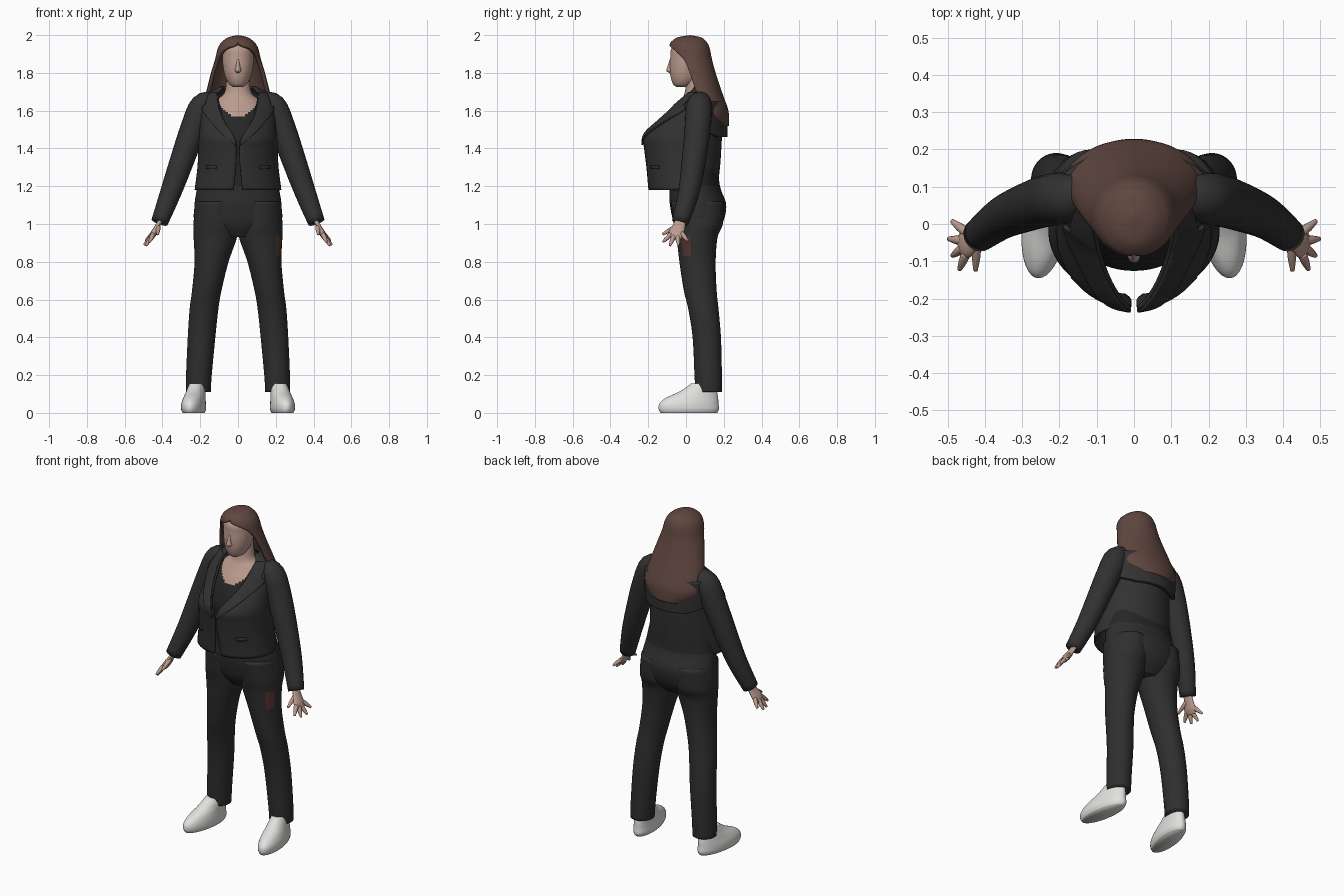
import bpy, bmesh, math
from mathutils import Vector

cube = bpy.data.objects.get("Cube")
if cube:
    bpy.data.objects.remove(cube, do_unlink=True)


def material(name, r, g, b):
    m = bpy.data.materials.new(name)
    m.use_nodes = True
    m.diffuse_color = (r, g, b, 1)
    node = next(n for n in m.node_tree.nodes if n.type == 'BSDF_PRINCIPLED')
    node.inputs["Base Color"].default_value = (r, g, b, 1)
    node.inputs["Roughness"].default_value = .8
    return m


SKIN = material("skin", .50, .33, .27)
HAIR = material("brown hair", .115, .062, .05)
JACKET = material("jacket black", .031, .031, .031)
TROUSERS = material("trouser black", .028, .028, .028)
TOP = material("top black", .02, .02, .02)
WHITE = material("shoe white", .75, .75, .73)
TAG = material("dark red tag", .09, .035, .03)


def smooth_rows(rows, steps):
    """Catmull-Rom interpolation through rows of numbers."""
    out = []
    for i in range(len(rows) - 1):
        a, b, c, d = (rows[max(0, min(len(rows) - 1, i + k))] for k in (-1, 0, 1, 2))
        for s in range(steps):
            t = s / steps
            out.append([q + .5 * t * (r - p + t * (2*p - 5*q + 4*r - w + t * (3*(q - r) + w - p)))
                        for p, q, r, w in zip(a, b, c, d)])
    return out + [list(rows[-1])]


def at(rows, z, grow=0):
    """Section of a loft at height z, optionally enlarged."""
    dense = smooth_rows(rows, 6)
    for a, b in zip(dense, dense[1:]):
        if a[0] <= z <= b[0]:
            t = (z - a[0]) / (b[0] - a[0])
            r = [p + (q - p) * t for p, q in zip(a, b)]
            return [z, r[1], r[2] + grow, r[3] - grow, r[4] + grow] + r[5:]


def finish(name, bm, mats, mirror=False, thick=0, rule=None):
    me = bpy.data.meshes.new(name)
    for m in mats:
        me.materials.append(m)
    if rule:
        for f in bm.faces:
            f.material_index = rule(f.calc_center_median())
    bm.to_mesh(me)
    bm.free()
    me.shade_smooth()
    ob = bpy.data.objects.new(name, me)
    bpy.context.collection.objects.link(ob)
    if thick:
        mod = ob.modifiers.new("thickness", 'SOLIDIFY')
        mod.thickness, mod.offset = thick, -1
    if mirror:
        ob.modifiers.new("mirror", 'MIRROR')
    return ob


def loft(name, rows, mats, steps=5, seg=40, shear=0, **kw):
    """Rows: height, centre x, half width, front y, back y, [start angle, [end angle]]."""
    full = len(rows[0]) == 5
    bm = bmesh.new()
    rings = []
    for r in smooth_rows(rows, steps):
        z, cx, hw, yf, yb = r[:5]
        a0 = 0 if full else max(0, r[5])
        a1 = r[6] if len(r) > 6 else 360 - a0
        ring = []
        for j in range(seg + 1):
            t = math.radians(a0 + (a1 - a0) * j / seg)
            y = (yf + yb) / 2 - (yb - yf) / 2 * math.cos(t)
            ring.append(bm.verts.new((cx + hw * math.sin(t) - shear * y, y, z)))
        rings.append(ring)
    for lo, hi in zip(rings, rings[1:]):
        for j in range(seg):
            bm.faces.new((lo[j], lo[j + 1], hi[j + 1], hi[j]))
    bmesh.ops.remove_doubles(bm, verts=bm.verts, dist=.0002)
    if full:
        bmesh.ops.holes_fill(bm, edges=[e for e in bm.edges if e.is_boundary], sides=0)
        bmesh.ops.recalc_face_normals(bm, faces=bm.faces)
    return finish(name, bm, mats, **kw)


def tube(name, pts, mat, flat=1, seg=16, steps=4):
    """Capped tube through (x, y, z, radius), mirrored to both sides."""
    bm = bmesh.new()
    rows = smooth_rows(pts, steps)
    rings = []
    for i, r in enumerate(rows):
        d = (Vector(rows[min(i + 1, len(rows) - 1)][:3]) - Vector(rows[max(i - 1, 0)][:3])).normalized()
        side = (Vector((0, 1, 0)) - d * d.y).normalized()
        up = d.cross(side) * flat
        rings.append([bm.verts.new(Vector(r[:3]) + r[3] * (side * math.cos(a) + up * math.sin(a)))
                      for a in (math.tau * j / seg for j in range(seg))])
    for lo, hi in zip(rings, rings[1:]):
        for j in range(seg):
            k = (j + 1) % seg
            bm.faces.new((lo[j], lo[k], hi[k], hi[j]))
    bm.faces.new(rings[0])
    bm.faces.new(rings[-1])
    bmesh.ops.recalc_face_normals(bm, faces=bm.faces)
    return finish(name, bm, [mat], mirror=True)


# Body: hips, fitted top, bare neckline and neck
def body_rule(c):
    if c.z < 1.2:
        return 0
    return 2 if c.z > 1.57 + 7 * c.x ** 2 else 1


loft("body", [(.93, 0, .1, -.02, .14), (1, 0, .222, -.062, .192), (1.1, 0, .23, -.085, .213),
              (1.2, 0, .215, -.09, .18), (1.35, 0, .19, -.11, .165), (1.45, 0, .18, -.125, .165),
              (1.57, 0, .165, -.085, .16), (1.65, 0, .12, -.03, .14), (1.69, 0, .075, -.008, .12),
              (1.75, 0, .062, 0, .1), (1.82, 0, .06, 0, .1)],
     [TROUSERS, TOP, SKIN], steps=8, seg=56, rule=body_rule)

# Trouser legs and the tag on the left thigh
LEG = [(.11, .21, .066, .05, .19), (.2, .207, .068, .045, .19), (.4, .193, .073, .035, .185),
       (.55, .18, .076, .012, .172), (.65, .165, .078, -.012, .162), (.8, .14, .09, -.035, .157),
       (.93, .12, .115, -.05, .167), (1, .118, .118, -.065, .195), (1.12, .115, .108, -.08, .2)]
loft("trouser_legs", LEG, [TROUSERS], mirror=True)
loft("thigh_tag", [at(LEG, z, .004) + [42, 72] for z in (.83, .885, .94)], [TAG], seg=6, steps=2)

# Shoes, toes turned out
loft("shoes", [(0, .237, .055, -.135, .165), (.02, .237, .063, -.145, .175), (.05, .237, .062, -.14, .172),
               (.08, .235, .056, -.105, .17), (.11, .232, .05, -.04, .165), (.135, .23, .045, 0, .16),
               (.155, .23, .036, .025, .14)], [WHITE], shear=.13, mirror=True)

# Open jacket shell
COAT = [(1.18, 0, .23, -.2, .165, 6), (1.3, 0, .215, -.21, .18, 3), (1.4, 0, .21, -.222, .187, 2),
        (1.46, 0, .207, -.226, .19, 5), (1.53, 0, .2, -.17, .19, 18), (1.6, 0, .195, -.1, .185, 28),
        (1.66, 0, .185, -.045, .17, 34), (1.7, 0, .145, 0, .15, 45), (1.73, 0, .09, .02, .125, 60)]
loft("jacket", COAT, [JACKET], seg=56, thick=.012)


def coat_patch(name, spans, grow, **kw):
    """Layer lying on the jacket; spans are (height, start, end), start None for the opening."""
    rows = []
    for z, a, b in spans:
        r = at(COAT, z, grow)
        rows.append(r[:5] + [r[5] if a is None else a, b])
    return loft(name, rows, [JACKET], **kw)


coat_patch("lapels", [(1.42, None, 5), (1.48, None, 24), (1.55, None, 46), (1.61, None, 68),
                      (1.64, None, 58), (1.7, None, 75)], .012, seg=12, mirror=True, thick=.01)
coat_patch("hood_flap", [(1.46, 145, 215), (1.5, 115, 245), (1.56, 105, 255), (1.65, 100, 260)],
           .03, seg=30, thick=.025)
coat_patch("pocket_welts", [(1.29, 32, 50), (1.3, 32, 50), (1.31, 32, 50)], .006,
           seg=6, steps=1, mirror=True, thick=.006)

# Sleeves
tube("sleeves", [(.12, .08, 1.655, .045), (.185, .07, 1.625, .068), (.235, .062, 1.51, .069),
                 (.295, .042, 1.34, .064), (.355, .015, 1.17, .056), (.415, -.03, 1.01, .045)], JACKET, seg=24)

# Hands
tube("palms", [(.405, -.025, 1.03, .028), (.428, -.038, .985, .034), (.447, -.05, .95, .042),
               (.462, -.056, .925, .032)], SKIN, flat=.4)
FINGERS = {"thumbs": ((.422, -.055, .985), (.425, -.125, .945)),
           "index_fingers": ((.45, -.08, .945), (.468, -.122, .905)),
           "middle_fingers": ((.458, -.065, .935), (.487, -.085, .885)),
           "ring_fingers": ((.458, -.045, .935), (.497, -.04, .888)),
           "little_fingers": ((.45, -.022, .95), (.488, .008, .912))}
for name, (base, tip) in FINGERS.items():
    mid = [(p + q) / 2 for p, q in zip(base, tip)]
    tube(name, [(*base, .013), (*mid, .0115), (*tip, .006)], SKIN, seg=10)

# Head and nose
loft("head", [(1.725, 0, .022, -.05, 0), (1.74, 0, .047, -.068, .04), (1.78, 0, .068, -.082, .08),
              (1.83, 0, .079, -.086, .1), (1.88, 0, .083, -.083, .11), (1.93, 0, .08, -.077, .108),
              (1.97, 0, .055, -.04, .08)], [SKIN])
loft("nose", [(1.8, 0, .008, -.09, -.07), (1.812, 0, .017, -.104, -.06), (1.835, 0, .012, -.098, -.06),
              (1.87, 0, .008, -.086, -.06)], [SKIN], seg=16)

# Long hair, open around the face
loft("hair", [(1.52, 0, .14, 0, .228, 118), (1.56, 0, .175, 0, .228, 106), (1.61, 0, .186, -.01, .222, 96),
              (1.7, 0, .168, -.03, .19, 77), (1.8, 0, .143, -.07, .157, 78), (1.87, 0, .122, -.085, .138, 70),
              (1.92, 0, .11, -.09, .128, 44), (1.945, 0, .1, -.088, .12, 10), (1.965, 0, .085, -.078, .108, 0),
              (1.988, 0, .052, -.045, .08, 0), (2, 0, .0001, .0199, .0201, 0)],
     [HAIR], seg=56, thick=.02)
